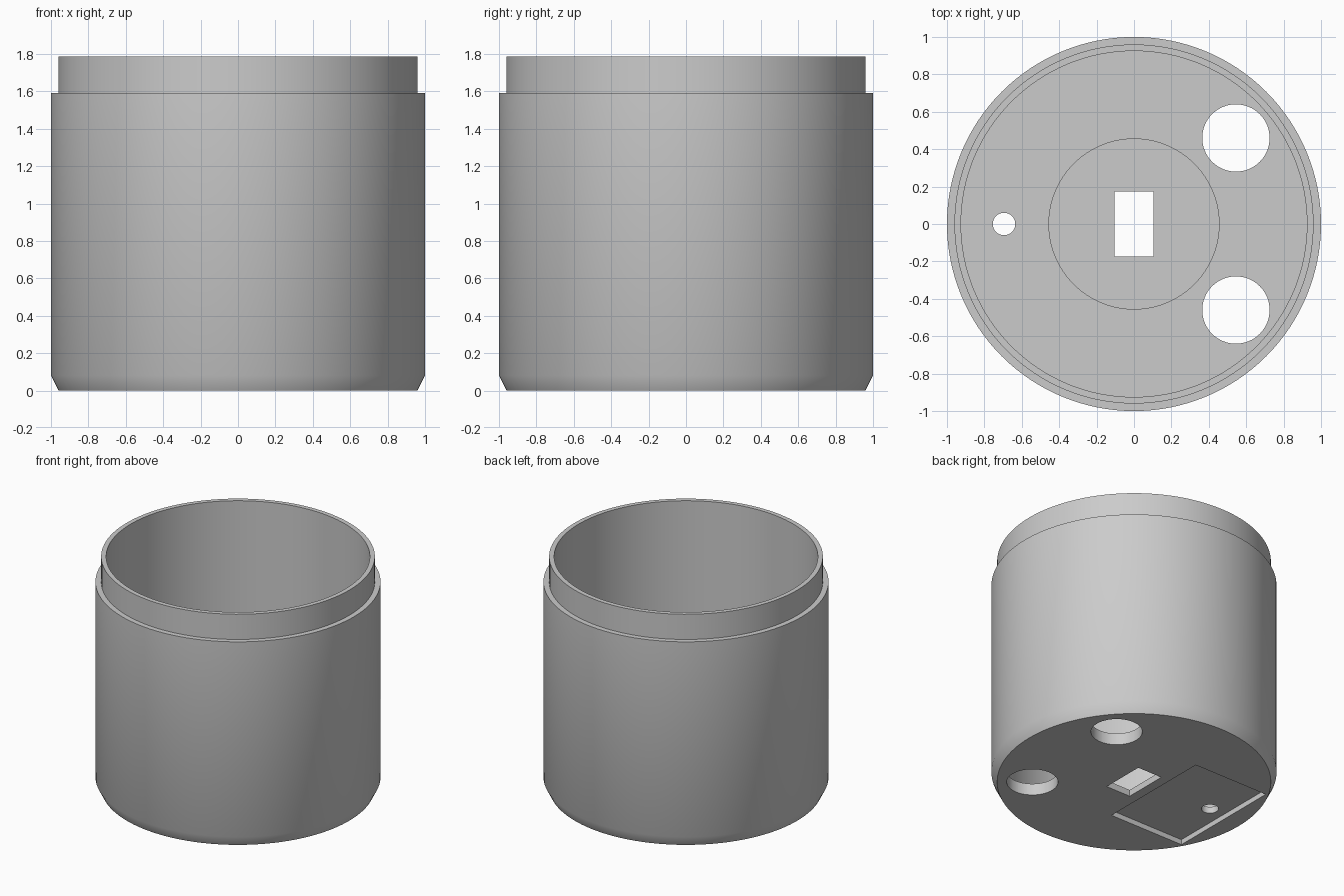
import bpy, bmesh, math
from mathutils import Matrix

cube = bpy.data.objects.get("Cube")
if cube:
    bpy.data.objects.remove(cube, do_unlink=True)

grey = bpy.data.materials.new("plain grey")
grey.use_nodes = True
colour = (0.6, 0.6, 0.6, 1)
grey.diffuse_color = colour
grey.node_tree.nodes["Principled BSDF"].inputs["Base Color"].default_value = colour

FLOOR, WELL, POCKET = 0.09, 0.05, 0.04


def make_object(name, bm):
    bmesh.ops.recalc_face_normals(bm, faces=bm.faces)
    mesh = bpy.data.meshes.new(name)
    bm.to_mesh(mesh)
    bm.free()
    mesh.materials.append(grey)
    obj = bpy.data.objects.new(name, mesh)
    bpy.context.collection.objects.link(obj)
    return obj


def lathe(name, profile, steps=128):
    bm = bmesh.new()
    verts = [bm.verts.new((r, 0, z)) for r, z in profile]
    edges = [bm.edges.new(pair) for pair in zip(verts, verts[1:])]
    bmesh.ops.spin(bm, geom=verts + edges, cent=(0, 0, 0), axis=(0, 0, 1),
                   angle=math.tau, steps=steps)
    bmesh.ops.remove_doubles(bm, verts=bm.verts, dist=0.0005)
    bmesh.ops.dissolve_degenerate(bm, edges=bm.edges, dist=0.0001)
    return make_object(name, bm)


def round_cutter(name, x, y, radius):
    bm = bmesh.new()
    bmesh.ops.create_cone(bm, cap_ends=True, segments=64, radius1=radius,
                          radius2=radius, depth=0.6,
                          matrix=Matrix.Translation((x, y, 0)))
    return make_object(name, bm)


def box_cutter(name, x, width, length, bottom, top):
    bm = bmesh.new()
    place = Matrix.Translation((x, 0, (bottom + top) / 2))
    bmesh.ops.create_cube(bm, size=1, matrix=place @ Matrix.Diagonal(
        (width, length, top - bottom, 1)))
    return make_object(name, bm)


# Cup: chamfered foot, stepped lip, hollow inside, shallow round well in the floor
cup = lathe("cup", [
    (0, 0), (0.96, 0), (1, 0.08), (1, 1.59), (0.96, 1.59), (0.96, 1.785),
    (0.925, 1.785), (0.925, FLOOR), (0.455, FLOOR), (0.455, WELL), (0, WELL)])

# Openings in the floor and the rectangular pocket underneath
cutters = [
    box_cutter("pocket_cutter", -0.5, 0.64, 0.92, -0.2, POCKET),
    box_cutter("slot_cutter", 0, 0.21, 0.345, -0.3, 0.3),
    round_cutter("small_hole_cutter", -0.695, 0, 0.06),
]
for side, label in ((1, "back"), (-1, "front")):
    cutters.append(round_cutter(label + "_hole_cutter", 0.545, side * 0.46, 0.18))

bpy.ops.object.select_all(action="DESELECT")
bpy.context.view_layer.objects.active = cup
cup.select_set(True)
for cutter in cutters:
    mod = cup.modifiers.new(cutter.name, "BOOLEAN")
    mod.operation = "DIFFERENCE"
    mod.solver = "EXACT"
    mod.object = cutter
    bpy.ops.object.modifier_apply(modifier=mod.name)
    bpy.data.objects.remove(cutter, do_unlink=True)

bpy.ops.object.shade_smooth_by_angle(angle=math.radians(30))
